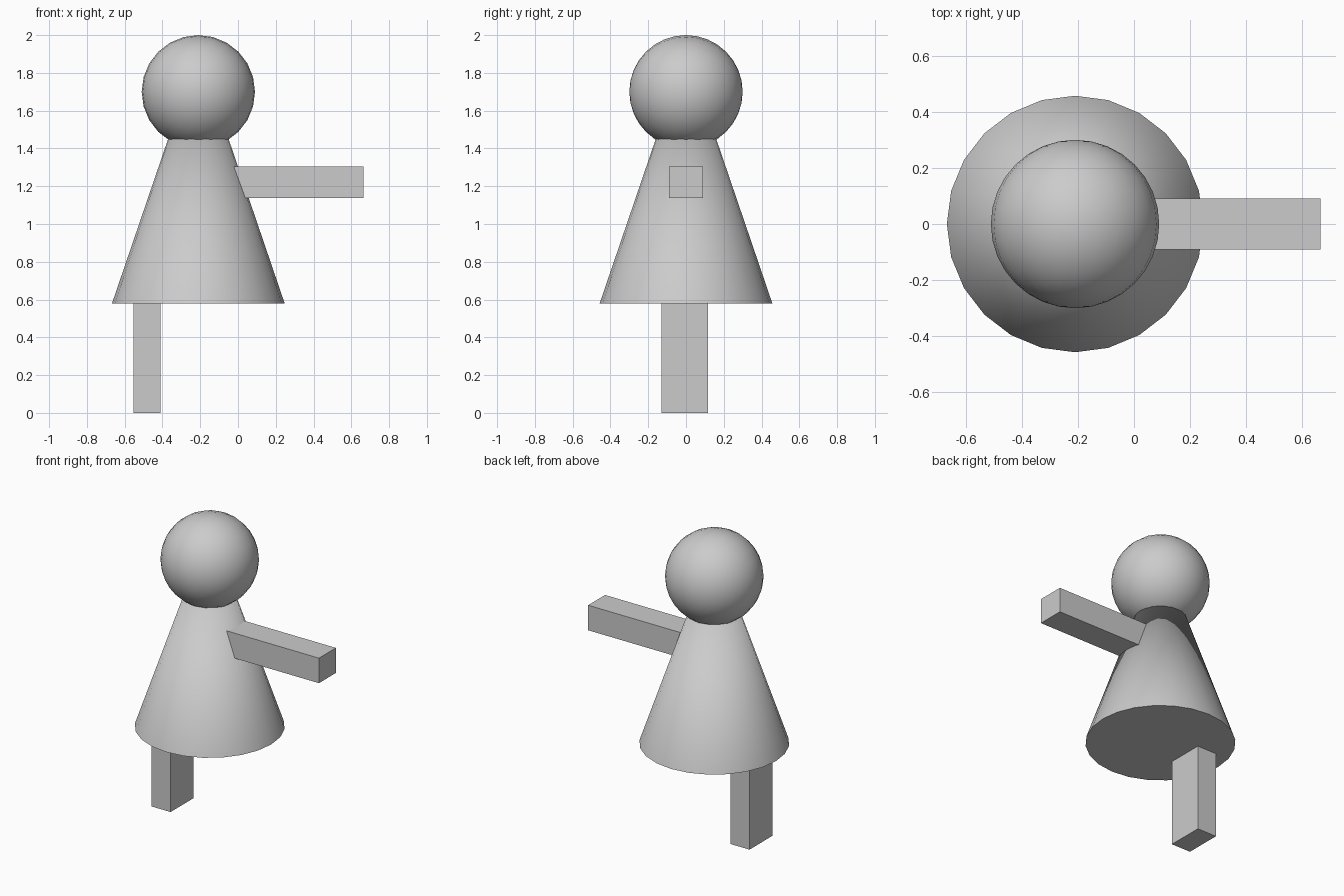
import bpy
import math

default = bpy.data.objects.get("Cube")
if default:
    bpy.data.objects.remove(default, do_unlink=True)

AXIS_X = -0.21  # centre line of head and dress

grey = bpy.data.materials.new("plain grey")
grey.use_nodes = True
grey.diffuse_color = (0.6, 0.6, 0.6, 1)
grey.node_tree.nodes["Principled BSDF"].inputs["Base Color"].default_value = (0.6, 0.6, 0.6, 1)


def finish(name, smooth=False):
    obj = bpy.context.object
    obj.name = name
    obj.data.materials.append(grey)
    if smooth:
        bpy.ops.object.shade_smooth_by_angle(angle=math.radians(35))
    return obj


def box(name, low, high):
    centre = [(a + b) / 2 for a, b in zip(low, high)]
    bpy.ops.mesh.primitive_cube_add(size=1, location=centre)
    bpy.context.object.scale = [b - a for a, b in zip(low, high)]
    bpy.ops.object.transform_apply(location=False, rotation=False, scale=True)
    return finish(name)


# Dress: cone whose tip is hidden in the head
bpy.ops.mesh.primitive_cone_add(vertices=24, radius1=0.457, radius2=0, depth=1.34,
                                location=(AXIS_X, 0, 0.58 + 0.67))
finish("dress", smooth=True)

# Head: ball with its poles facing front and back
bpy.ops.mesh.primitive_uv_sphere_add(segments=24, ring_count=16, radius=0.3,
                                     location=(AXIS_X, 0, 1.7),
                                     rotation=(math.pi / 2, 0, 0))
finish("head", smooth=True)

# Single arm and single leg
box("left_arm", (-0.1, -0.09, 1.137), (0.664, 0.09, 1.305))
box("right_leg", (-0.553, -0.13, 0), (-0.41, 0.116, 0.6))
